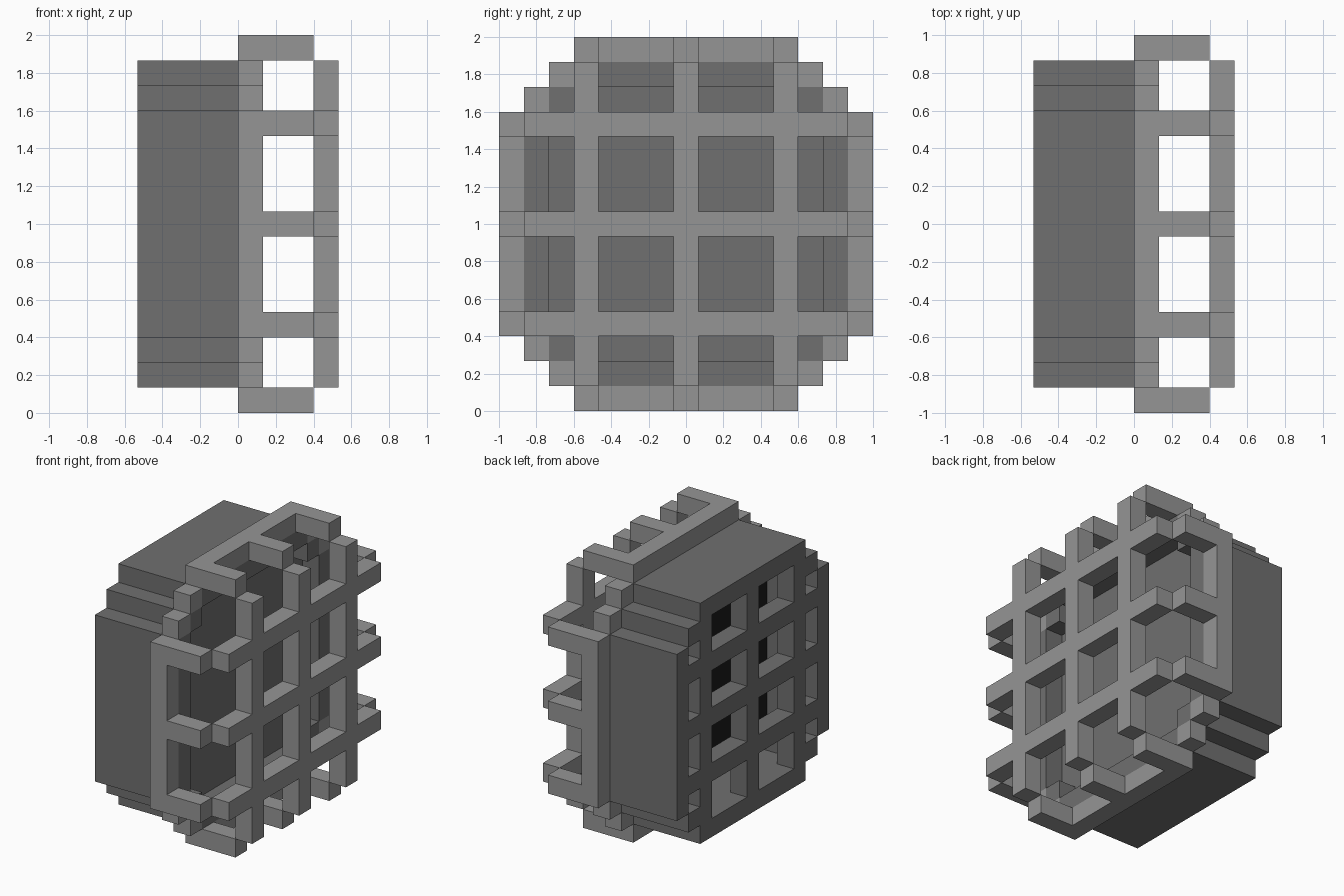
import bpy
import bmesh

if "Cube" in bpy.data.objects:
    bpy.data.objects.remove(bpy.data.objects["Cube"], do_unlink=True)

U = 2 / 15          # edge length of one block
SPAN = range(-7, 8)  # block columns across y and z
BARS = (-4, 0, 4)    # positions of the cage bars


def material(name, value):
    mat = bpy.data.materials.new(name)
    colour = (value, value, value, 1)
    mat.diffuse_color = colour
    mat.use_nodes = True
    bsdf = next(n for n in mat.node_tree.nodes if n.type == 'BSDF_PRINCIPLED')
    bsdf.inputs["Base Color"].default_value = colour
    return mat


LIGHT = material("light grey", 0.30)
DARK = material("dark grey", 0.16)
BLACK = material("black", 0.01)


def disc(i, k, r):
    """Stepped round outline of block radius r."""
    return max(abs(i), abs(k)) <= r and abs(i) + abs(k) <= r + 4


def block_part(name, rule, x0, x1, mat):
    """Extrude all y/z cells that satisfy the rule from x0 to x1 (block units)."""
    cells = {(i, k) for i in SPAN for k in SPAN if rule(i, k)}
    bm = bmesh.new()

    def quad(points):
        bm.faces.new([bm.verts.new((x * U, y * U, 1 + z * U)) for x, y, z in points])

    for i, k in cells:
        corners = [(i - .5, k - .5), (i + .5, k - .5), (i + .5, k + .5), (i - .5, k + .5)]
        quad([(x1, y, z) for y, z in corners])
        quad([(x0, y, z) for y, z in reversed(corners)])
        # side walls only where the neighbouring cell is empty
        for n, (di, dk) in enumerate(((0, -1), (1, 0), (0, 1), (-1, 0))):
            if (i + di, k + dk) not in cells:
                a, b = corners[n], corners[(n + 1) % 4]
                quad([(x0, *a), (x0, *b), (x1, *b), (x1, *a)])
    bmesh.ops.remove_doubles(bm, verts=bm.verts, dist=1e-5)
    bmesh.ops.recalc_face_normals(bm, faces=bm.faces)
    mesh = bpy.data.meshes.new(name)
    bm.to_mesh(mesh)
    bm.free()
    mesh.materials.append(mat)
    obj = bpy.data.objects.new(name, mesh)
    bpy.context.collection.objects.link(obj)
    return obj


def hull_ring(i, k):
    return disc(i, k, 6) and not disc(i, k, 5)


def rear_lattice(i, k):
    return disc(i, k, 6) and (hull_ring(i, k) or i in BARS or k in (-3, 0, 3))


def rim(i, k):
    return disc(i, k, 7) and not disc(i, k, 6)


def prongs(i, k):
    return (abs(k) == 7 and i in BARS) or (abs(i) == 7 and k in BARS)


def cage(i, k):
    return max(abs(i), abs(k)) <= 6 and (i in BARS or k in BARS)


# Dark housing: windowed rear grille, round shell and recessed panel
block_part("rear_grille", rear_lattice, -4, -3, DARK)
block_part("housing_shell", hull_ring, -3, 1, DARK)
block_part("inner_panel", lambda i, k: disc(i, k, 5), -0.95, 0, DARK)
block_part("inner_panel_backing", lambda i, k: disc(i, k, 5), -1, -0.95, BLACK)

# Light guard: rim around the housing, prongs and the barred front
block_part("guard_rim", rim, 0, 1, LIGHT)
block_part("guard_prongs", prongs, 1, 3, LIGHT)
block_part("guard_bars", cage, 3, 4, LIGHT)
